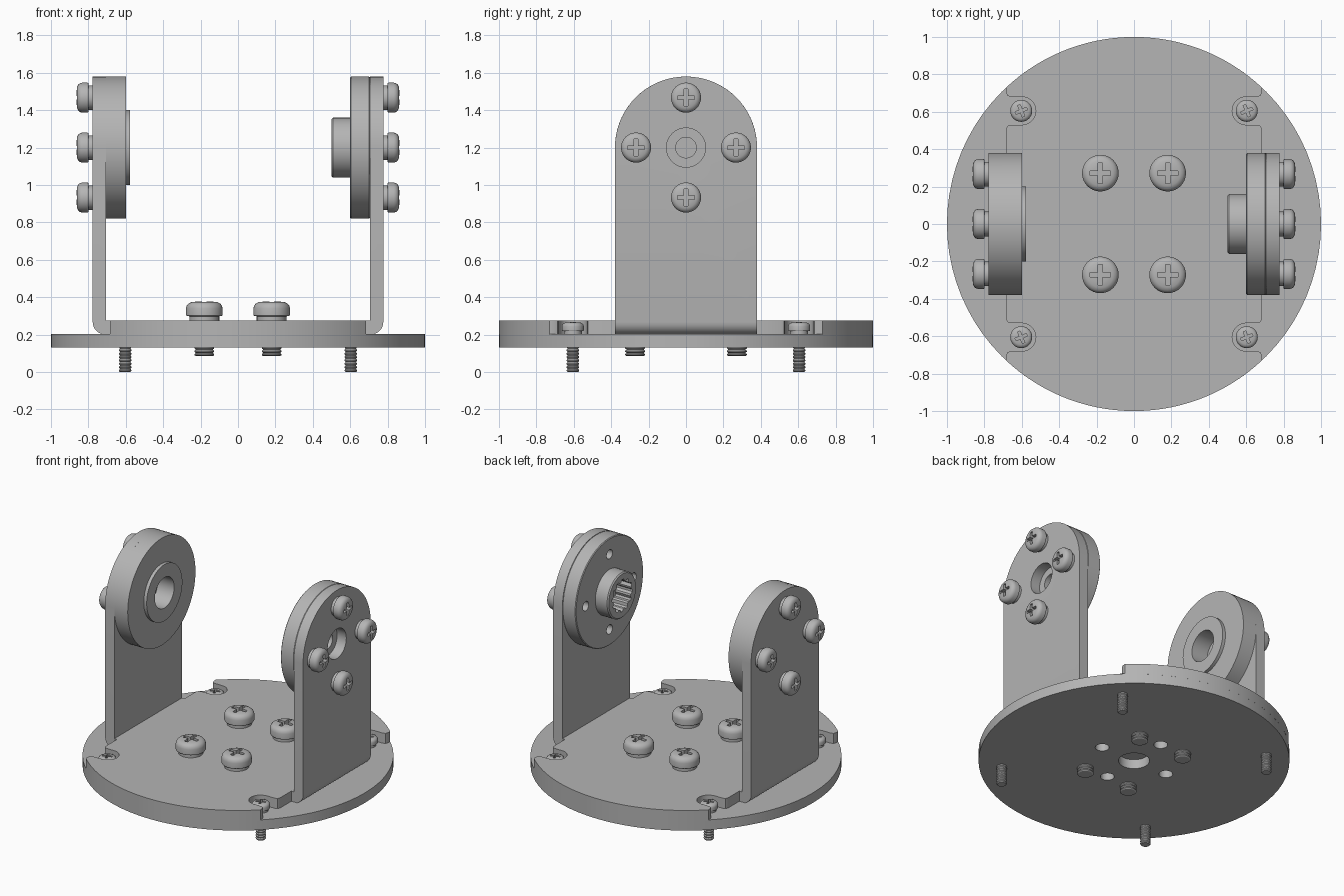
import bpy, bmesh
from math import sin, cos, pi, radians, acos
from mathutils import Matrix, Vector

old = bpy.data.objects.get("Cube")
if old:
    bpy.data.objects.remove(old, do_unlink=True)

GREY = (0.46, 0.46, 0.46, 1)
metal = bpy.data.materials.new("plain grey metal")
metal.use_nodes = True
metal.diffuse_color = GREY
metal.node_tree.nodes["Principled BSDF"].inputs["Base Color"].default_value = GREY

HUB_Z = 1.2        # height of the pivot axis
BOLT_R = 0.267     # bolt circle radius


def shade(mesh):
    for p in mesh.polygons:
        p.use_smooth = True
    mesh.set_sharp_from_angle(angle=radians(32))


def finish(bm, name, matrix=Matrix()):
    bm.transform(matrix)
    bmesh.ops.recalc_face_normals(bm, faces=bm.faces)
    mesh = bpy.data.meshes.new(name)
    bm.to_mesh(mesh)
    bm.free()
    mesh.materials.append(metal)
    shade(mesh)
    ob = bpy.data.objects.new(name, mesh)
    bpy.context.collection.objects.link(ob)
    return ob


def lathe(name, profile, matrix=Matrix(), steps=72, closed=True):
    """Revolve (radius, height) points about z."""
    bm = bmesh.new()
    vs = [bm.verts.new((r, 0, z)) for r, z in profile]
    pairs = list(zip(vs, vs[1:] + vs[:1]))
    es = [bm.edges.new(p) for p in (pairs if closed else pairs[:-1])]
    bmesh.ops.spin(bm, geom=vs + es, cent=(0, 0, 0), axis=(0, 0, 1),
                   angle=2 * pi, steps=steps, use_merge=True)
    bmesh.ops.remove_doubles(bm, verts=bm.verts, dist=0.0001)
    return finish(bm, name, matrix)


def prism_mesh(outline, z0, z1):
    bm = bmesh.new()
    face = bm.faces.new([bm.verts.new((x, y, z0)) for x, y in outline])
    ext = bmesh.ops.extrude_face_region(bm, geom=[face])["geom"]
    bmesh.ops.translate(bm, vec=(0, 0, z1 - z0),
                        verts=[v for v in ext if isinstance(v, bmesh.types.BMVert)])
    return bm


def prism(name, outline, z0, z1, matrix=Matrix()):
    return finish(prism_mesh(outline, z0, z1), name, matrix)


def circle(r, n=32, cx=0, cy=0, a0=0, a1=2 * pi, ends=False):
    m = n - 1 if ends else n
    return [(cx + r * cos(a0 + (a1 - a0) * i / m),
             cy + r * sin(a0 + (a1 - a0) * i / m)) for i in range(n)]


def cut(ob, cutters):
    """Subtract the cutters from ob, apply, and delete them."""
    for c in cutters:
        c.hide_render = True
        mod = ob.modifiers.new("cut", "BOOLEAN")
        mod.operation, mod.solver, mod.object = "DIFFERENCE", "EXACT", c
    bpy.context.view_layer.update()
    deps = bpy.context.evaluated_depsgraph_get()
    mesh = bpy.data.meshes.new_from_object(ob.evaluated_get(deps))
    ob.modifiers.clear()
    ob.data = mesh
    shade(mesh)
    for c in cutters:
        bpy.data.objects.remove(c, do_unlink=True)
    return ob


def side_matrix(side):
    """Local z becomes distance outward along x on the given side."""
    return (Matrix.Translation((0, 0, HUB_Z)) @ Matrix.Diagonal((side, 1, 1, 1))
            @ Matrix.Rotation(pi / 2, 4, "Y"))


def screw(name, size, shaft_r, length, spots, turn=Matrix()):
    """Cross-head screw with a ridged shank, repeated at each spot."""
    prof = [(0, -length), (shaft_r * 0.85, -length)]
    pitch = 0.018
    for i in range(int(length / pitch)):
        z = -length + i * pitch
        prof += [(shaft_r, z + pitch * 0.3), (shaft_r, z + pitch * 0.6),
                 (shaft_r * 0.85, z + pitch * 0.95)]
    head = [(0.08, 0), (0.08, 0.026), (0.094, 0.028), (0.098, 0.034), (0.098, 0.068),
            (0.094, 0.083), (0.084, 0.095), (0.068, 0.102), (0.04, 0.105), (0, 0.106)]
    prof += [(shaft_r * 0.85, 0)] + [(r * size, z * size) for r, z in head]
    first = lathe(name, prof, steps=32, closed=False)
    a, b = 0.055 * size, 0.012 * size
    plus = [(a, -b), (a, b), (b, b), (b, a), (-b, a), (-b, b),
            (-a, b), (-a, -b), (-b, -b), (-b, -a), (b, -a), (b, -b)]
    cut(first, [prism("recess_cutter", plus, 0.06 * size, 0.2 * size)])
    for i, spot in enumerate(spots):
        ob = first if i == 0 else bpy.data.objects.new(f"{name}_{i + 1}", first.data)
        if i:
            bpy.context.collection.objects.link(ob)
        ob.matrix_world = Matrix.Translation(spot) @ turn


# Round base plate with centre and bolt holes
base = prism("base_plate", circle(1, 80), 0.132, 0.203)
cut(base, [prism("hole_cutter", circle(r, 32, x, y), 0, 0.198) for r, x, y in
           [(0.1, 0, 0)] + [(0.045, *p) for p in circle(BOLT_R, 4)]])

# Bracket floor: one quarter outlined, with a rounded screw notch, then mirrored
edge = 0.685
quarter = [(0.72, 0.38), (edge, 0.38), (edge, 0.505), (0.677, 0.524), (0.658, 0.53)]
quarter += circle(0.075, 15, 0.6, 0.605, -pi / 2, -3 * pi / 2, True)
quarter += [(0.658, 0.68), (0.677, 0.686), (edge, 0.705)]
quarter += circle(1, 16, 0, 0, acos(edge), pi / 2, True)
half = quarter + [(-x, y) for x, y in quarter[-2::-1]]
prism("bracket_floor", half + [(x, -y) for x, y in half[::-1]], 0.2, 0.275)

bolt_spots = circle(BOLT_R, 4)
for side, label in ((1, "left"), (-1, "right")):
    M = side_matrix(side)
    # Upright arm: round top, bent lower outer edge, bore at the pivot
    outline = [(HUB_Z - 0.2, -0.38), (HUB_Z - 0.2, 0.38)]
    outline += circle(0.38, 33, 0, 0, pi / 2, 3 * pi / 2, True)
    bm = prism_mesh(outline, 0.705, 0.777)
    bend = [e for e in bm.edges if all(v.co.x > 0.9 and v.co.z > 0.75 for v in e.verts)]
    bmesh.ops.bevel(bm, geom=bend, offset=0.068, segments=6, profile=0.5, affect="EDGES")
    arm = finish(bm, f"{label}_arm", M)
    cut(arm, [prism("bore_cutter", circle(0.105), 0.65, 0.85, M)])

    # Pivot disc with its boss
    if side == 1:
        ring = [(0.055, 0.705), (0.376, 0.705), (0.38, 0.7), (0.38, 0.605), (0.375, 0.6),
                (0.16, 0.6), (0.16, 0.508), (0.152, 0.5), (0.055, 0.5)]
    else:
        ring = [(0.108, 0.705), (0.38, 0.705), (0.38, 0.6), (0.2, 0.6),
                (0.2, 0.577), (0.108, 0.577)]
    disc = lathe(f"{label}_pivot_disc", ring, M)
    holes = [prism("hole_cutter", circle(0.033, 20, x, y), 0.55, 0.695, M)
             for x, y in bolt_spots]
    if side == 1:
        # Toothed socket in the boss
        teeth = [(p[0] * k, p[1] * k) for p, k in
                 zip(circle(0.1, 48), (1.14, 1.14, 0.98, 0.98) * 12)]
        holes.append(prism("socket_cutter", teeth, 0.45, 0.62, M))
    cut(disc, holes)

    # Four screws through the arm into the disc
    screw(f"{label}_arm_screw", 0.82, 0.029, 0.13,
          [(side * 0.777, y, HUB_Z + z) for z, y in bolt_spots],
          Matrix.Rotation(side * pi / 2, 4, "Y"))

# Large floor screws and slim corner screws
signs = [(1, 1), (-1, 1), (-1, -1), (1, -1)]
screw("floor_screw", 1.0, 0.053, 0.187, [(0.18 * a, 0.272 * b, 0.272) for a, b in signs])
screw("corner_screw", 0.6, 0.033, 0.203, [(0.603 * a, 0.605 * b, 0.203) for a, b in signs],
      Matrix.Rotation(pi / 8, 4, "Z"))
